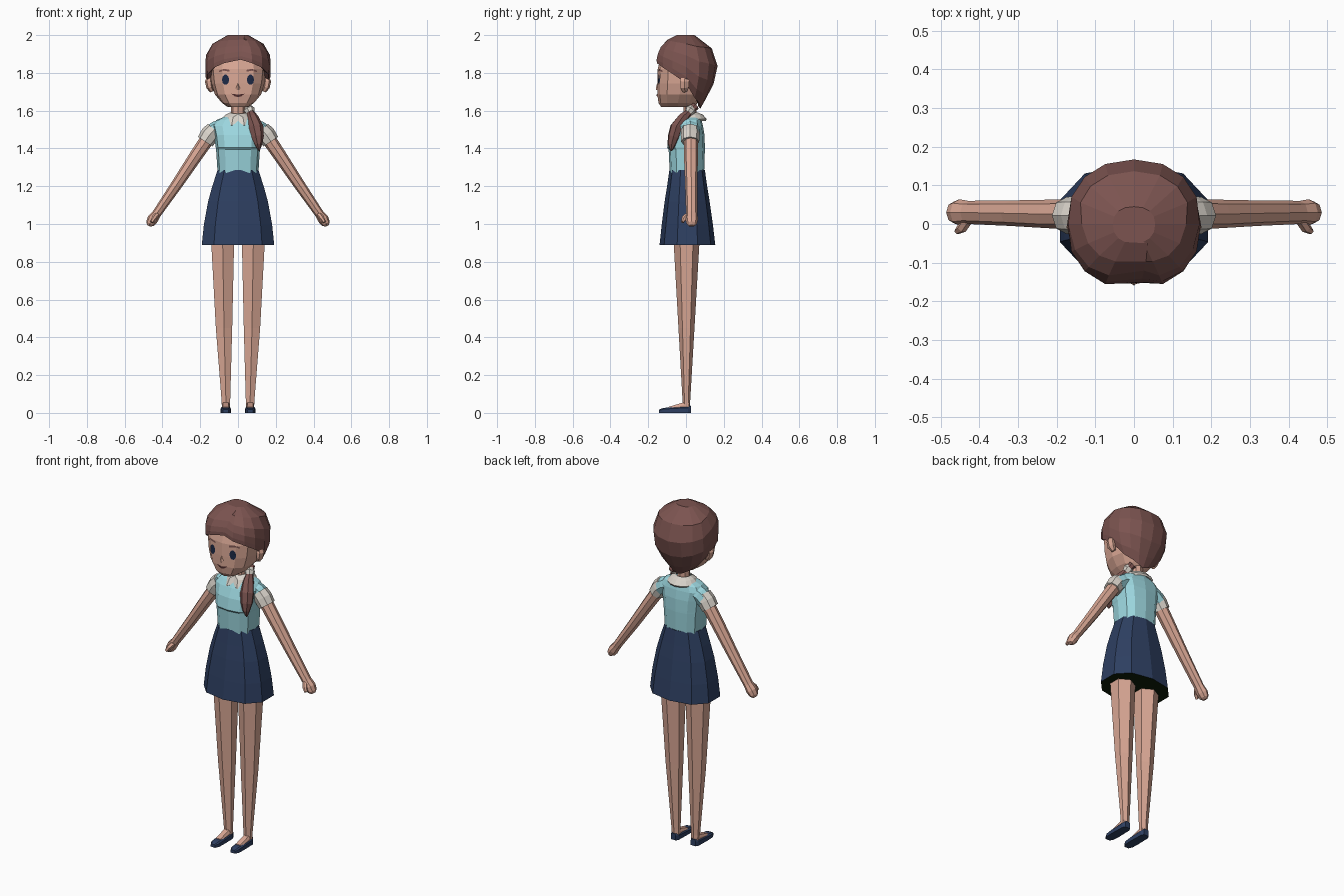
import bpy, bmesh, math
from mathutils import Vector
from mathutils.bvhtree import BVHTree


def colour(name, rgb):
    m = bpy.data.materials.new(name)
    m.diffuse_color = (*rgb, 1)
    return m


SKIN = colour("skin", (0.70, 0.39, 0.30))
HAIR = colour("brown hair", (0.20, 0.088, 0.08))
NAVY = colour("navy cloth", (0.027, 0.05, 0.12))
BLOUSE = colour("pale teal", (0.33, 0.67, 0.73))
WHITE = colour("off white", (0.70, 0.66, 0.60))
EYE = colour("dark blue", (0.012, 0.022, 0.06))
LIP = colour("dark brown", (0.09, 0.03, 0.03))
UNDER = colour("dark lining", (0.004, 0.012, 0.002))


def finish(name, bm, mat, mirror=False):
    me = bpy.data.meshes.new(name)
    bm.to_mesh(me)
    bm.free()
    me.materials.append(mat)
    ob = bpy.data.objects.new(name, me)
    bpy.context.collection.objects.link(ob)
    if mirror:
        ob.modifiers.new("mirror", 'MIRROR').use_mirror_merge = False
    return ob


def skin_rings(name, rings, mat, mirror=False, caps=True):
    """Joins closed rings of points with quads."""
    bm = bmesh.new()
    rows = [[bm.verts.new(p) for p in r] for r in rings]
    n = len(rows[0])
    for a, b in zip(rows, rows[1:]):
        for i in range(n):
            j = (i + 1) % n
            bm.faces.new((a[i], a[j], b[j], b[i]))
    if caps:
        bm.faces.new(rows[0])
        bm.faces.new(rows[-1])
    bmesh.ops.recalc_face_normals(bm, faces=bm.faces)
    return finish(name, bm, mat, mirror)


def power(v, e):
    return math.copysign(abs(v) ** e, v)


def stack(name, levels, mat, n=8, phase=0.0, e=1.0, mirror=False):
    """Horizontal rings given as (z, half width, front y, back y, centre x)."""
    rings = []
    for z, rx, y0, y1, cx in levels:
        ring = []
        for i in range(n):
            t = 2 * math.pi * (i + phase) / n
            ring.append((cx + rx * power(math.sin(t), e),
                         (y0 + y1) / 2 - (y1 - y0) / 2 * power(math.cos(t), e), z))
        rings.append(ring)
    return skin_rings(name, rings, mat, mirror)


def tube(name, path, mat, n=8, mirror=False):
    """Rings across a path of (x, y, z, in-plane radius, depth radius)."""
    pts = [Vector(p[:3]) for p in path]
    rings = []
    for k, p in enumerate(path):
        d = pts[min(k + 1, len(pts) - 1)] - pts[max(k - 1, 0)]
        u = d.cross(Vector((0, 1, 0))).normalized()
        v = d.cross(u).normalized()
        rings.append([pts[k] + u * (p[3] * math.cos(2 * math.pi * i / n))
                      + v * (p[4] * math.sin(2 * math.pi * i / n)) for i in range(n)])
    return skin_rings(name, rings, mat, mirror)


def lerp(table, x):
    for (a, fa), (b, fb) in zip(table, table[1:]):
        if x <= b:
            return fa + (fb - fa) * max(0, (x - a) / (b - a))
    return table[-1][1]


# Legs, feet and shoes
stack("leg", [(0.03, 0.025, -0.018, 0.022, 0.064), (0.06, 0.026, -0.018, 0.022, 0.064),
              (0.45, 0.05, -0.04, 0.045, 0.074), (0.95, 0.072, -0.068, 0.074, 0.082)],
      SKIN, n=6, mirror=True)


def shoe_rings(sections, base):
    return [[(0.065 - w, y, base), (0.065 + w, y, base), (0.065 + w, y, h * 0.75),
             (0.065 + w * 0.7, y, h), (0.065 - w * 0.7, y, h), (0.065 - w, y, h * 0.75)]
            for y, w, h in sections]


skin_rings("shoe", shoe_rings([(0.026, 0.016, 0.038), (0.01, 0.025, 0.036), (-0.08, 0.027, 0.03),
                               (-0.12, 0.025, 0.026), (-0.142, 0.014, 0.018)], 0), NAVY, True)
skin_rings("foot_top", shoe_rings([(0.015, 0.02, 0.055), (-0.015, 0.021, 0.055),
                                   (-0.092, 0.021, 0.032)], 0.015), SKIN, True)

# Skirt, with a dark underside
skirt = stack("skirt", [(0.89, 0.2, -0.14, 0.155, 0), (1.0, 0.188, -0.128, 0.142, 0),
                        (1.12, 0.165, -0.113, 0.125, 0), (1.2, 0.142, -0.1, 0.112, 0),
                        (1.285, 0.113, -0.088, 0.1, 0)], NAVY, n=10, e=0.85)
skirt.data.materials.append(UNDER)
for f in skirt.data.polygons:
    if f.normal.z < -0.9:
        f.material_index = 1

# Blouse, sleeves, collar and neck
stack("blouse", [(1.27, 0.108, -0.086, 0.096, 0), (1.395, 0.116, -0.092, 0.1, 0),
                 (1.405, 0.118, -0.1, 0.1, 0), (1.47, 0.126, -0.086, 0.098, 0),
                 (1.52, 0.138, -0.062, 0.09, 0), (1.55, 0.115, -0.042, 0.082, 0),
                 (1.572, 0.06, -0.025, 0.07, 0)], BLOUSE, n=12, e=0.75)
tube("shoulder", [(0.07, 0.025, 1.515, 0.045, 0.05), (0.115, 0.025, 1.498, 0.047, 0.05),
                  (0.148, 0.025, 1.472, 0.046, 0.047)], BLOUSE, mirror=True)
tube("sleeve", [(0.125, 0.022, 1.5, 0.046, 0.048), (0.15, 0.022, 1.472, 0.05, 0.05),
                (0.174, 0.022, 1.436, 0.046, 0.048)], WHITE, mirror=True)
stack("neck", [(1.54, 0.045, -0.01, 0.065, 0), (1.585, 0.036, -0.012, 0.055, 0),
               (1.66, 0.036, -0.015, 0.055, 0)], SKIN, n=8)
collar = []
for r, z, drop in ((0.042, 1.59, 0.005), (0.068, 1.578, 0.014), (0.088, 1.555, 0.035), (0.082, 1.545, 0.035)):
    ring = []
    for i in range(16):
        t = 2 * math.pi * i / 16
        front = max(0, math.cos(t))
        notch = 0.018 if i == 0 and r > 0.06 else 0
        ring.append((r * math.sin(t), 0.022 - (r - notch) * math.cos(t), z - drop * front + notch))
    collar.append(ring)
skin_rings("collar", collar, WHITE, caps=False)

# Arms, hands and thumbs
tube("arm", [(0.15, 0.026, 1.468, 0.038, 0.038), (0.22, 0.026, 1.365, 0.035, 0.037),
             (0.32, 0.028, 1.215, 0.03, 0.033), (0.43, 0.03, 1.055, 0.024, 0.03),
             (0.452, 0.03, 1.025, 0.029, 0.034), (0.466, 0.03, 1.002, 0.023, 0.028),
             (0.472, 0.03, 0.99, 0.01, 0.016)], SKIN, mirror=True)
tube("thumb", [(0.43, 0.012, 1.05, 0.014, 0.014), (0.445, -0.01, 1.03, 0.013, 0.014),
               (0.457, -0.019, 1.01, 0.009, 0.008)], SKIN, n=6, mirror=True)

# Head and ears
head = stack("head", [(1.62, 0.055, -0.132, 0.045, 0), (1.64, 0.084, -0.145, 0.06, 0),
                      (1.685, 0.122, -0.152, 0.085, 0), (1.745, 0.14, -0.152, 0.1, 0),
                      (1.82, 0.148, -0.15, 0.11, 0), (1.9, 0.135, -0.13, 0.11, 0)],
             SKIN, n=12, e=0.82)
tube("ear", [(0.138, -0.005, 1.702, 0.012, 0.014), (0.15, -0.008, 1.725, 0.018, 0.026),
             (0.155, -0.008, 1.755, 0.02, 0.028), (0.15, -0.005, 1.785, 0.012, 0.018)],
     SKIN, n=6, mirror=True)
stack("nose", [(1.71, 0.012, -0.159, -0.14, 0), (1.718, 0.011, -0.16, -0.14, 0),
               (1.745, 0.004, -0.153, -0.14, 0)], SKIN, n=4)

# Painted face details, laid on the head surface
bm = bmesh.new()
bm.from_mesh(head.data)
face_tree = BVHTree.FromBMesh(bm)
bm.free()


def decal(name, outline, mat, mirror=True):
    def onto(x, z):
        hit = face_tree.ray_cast(Vector((x, -1, z)), Vector((0, 1, 0)))[0]
        return hit + Vector((0, -0.004, 0))
    b = bmesh.new()
    cx = sum(p[0] for p in outline) / len(outline)
    cz = sum(p[1] for p in outline) / len(outline)
    c = b.verts.new(onto(cx, cz))
    vs = [b.verts.new(onto(*p)) for p in outline]
    for i, v in enumerate(vs):
        b.faces.new((c, v, vs[(i + 1) % len(vs)]))
    return finish(name, b, mat, mirror)


decal("eye", [(0.066 + 0.019 * math.cos(i * math.pi / 5), 1.764 + 0.028 * math.sin(i * math.pi / 5))
              for i in range(10)], EYE)
decal("eyebrow", [(0.045, 1.806), (0.075, 1.812), (0.1, 1.804), (0.1, 1.812), (0.075, 1.822), (0.045, 1.816)], HAIR)
decal("mouth", [(-0.035, 1.69), (-0.018, 1.676), (0, 1.672), (0.018, 1.676), (0.035, 1.69), (0, 1.685)], LIP, False)

# Hair cap: high hem over the face, low hem at the nape
HEM = [(0, 1.87), (30, 1.845), (60, 1.81), (90, 1.745), (110, 1.67), (150, 1.625), (180, 1.61)]
WIDTH = [(1.61, 0.06), (1.66, 0.105), (1.72, 0.152), (1.78, 0.172), (1.88, 0.174), (1.93, 0.158), (1.97, 0.12), (2.0, 0.055)]
FRONT = [(1.61, 0.03), (1.7, -0.13), (1.8, -0.163), (1.88, -0.167), (1.93, -0.15), (1.97, -0.11), (2.0, -0.05)]
BACK = [(1.61, 0.075), (1.68, 0.115), (1.75, 0.15), (1.83, 0.168), (1.9, 0.158), (1.96, 0.115), (2.0, 0.045)]
N = 16
hair = []
for level, shrink in ((0, 1), (0.18, 1), (0.42, 1), (0.66, 1), (0.86, 1), (1, 1), (1, 0.85)):
    ring = []
    for i in range(N):
        a = 360 * i / N
        t = math.radians(a)
        z = 2.0 + (lerp(HEM, min(a, 360 - a)) - 2.0) * level
        x = lerp(WIDTH, z) * shrink * power(math.sin(t), 0.88)
        depth = lerp(FRONT if math.cos(t) > 0 else BACK, z) * shrink
        y = depth * abs(math.cos(t)) ** 0.88
        if i == 0:  # parting groove
            x += 0.035 * (1 - 0.6 * level)
            y += 0.014 if level > 0.2 else 0
        ring.append((x, y, z + (0.015 if shrink < 1 else 0)))
    hair.append(ring)
skin_rings("hair_cap", hair, HAIR)

# Side ponytail and its tie
tube("ponytail", [(0.05, 0.05, 1.625, 0.022, 0.022), (0.064, 0.02, 1.595, 0.018, 0.018),
                  (0.078, -0.015, 1.56, 0.032, 0.03), (0.095, -0.05, 1.51, 0.04, 0.036),
                  (0.103, -0.066, 1.46, 0.034, 0.032), (0.108, -0.076, 1.42, 0.02, 0.022),
                  (0.112, -0.078, 1.388, 0.004, 0.005)], HAIR, n=7)
tube("hair_tie", [(0.054, 0.035, 1.617, 0.02, 0.02), (0.06, 0.024, 1.604, 0.03, 0.028),
                  (0.067, 0.012, 1.588, 0.022, 0.022)], WHITE, n=7)
